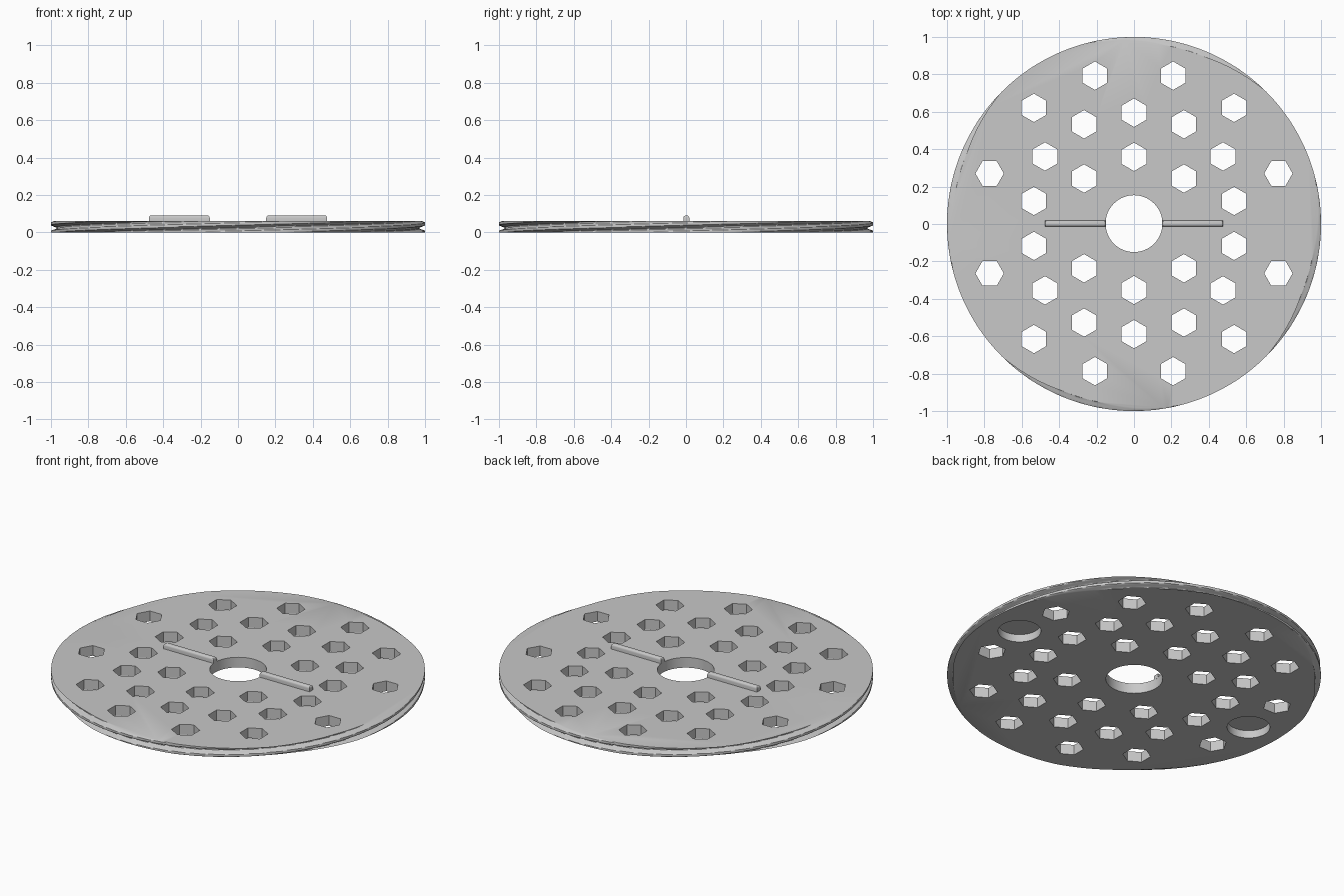
import bpy, bmesh, math
from mathutils import Matrix

if "Cube" in bpy.data.objects:
    bpy.data.objects.remove(bpy.data.objects["Cube"])

THICK = 0.06            # plate thickness
PITCH, STARTS = 0.045, 4
DEPTH = 0.03            # thread depth
CREST_ANGLE = math.radians(30)

grey = bpy.data.materials.new("light grey")
grey.diffuse_color = (0.58, 0.58, 0.58, 1)
grey.use_nodes = True
grey.node_tree.nodes["Principled BSDF"].inputs["Base Color"].default_value = grey.diffuse_color


def make_object(name, bm):
    bmesh.ops.recalc_face_normals(bm, faces=bm.faces)
    mesh = bpy.data.meshes.new(name)
    bm.to_mesh(mesh)
    bm.free()
    mesh.materials.append(grey)
    obj = bpy.data.objects.new(name, mesh)
    bpy.context.collection.objects.link(obj)
    return obj


def add_prism(bm, x, y, z0, z1, radius, sides, turn=0.0):
    mat = Matrix.Translation((x, y, (z0 + z1) / 2)) @ Matrix.Rotation(turn, 4, 'Z')
    bmesh.ops.create_cone(bm, cap_ends=True, segments=sides, radius1=radius,
                          radius2=radius, depth=z1 - z0, matrix=mat)


def thread_radius(angle, z):
    # Flat crest, sloping flanks and narrow root
    phase = (z - THICK) / PITCH - STARTS * (angle - CREST_ANGLE) / math.tau
    d = abs(phase - round(phase))
    t = min(max((d - 0.17) / 0.25, 0), 1)
    return 1 - DEPTH * t


# Plate with a four-start thread around its rim
SEG, LAYERS = 240, 20
bm = bmesh.new()
rings = []
for j in range(LAYERS + 1):
    z = THICK * j / LAYERS
    ring = []
    for i in range(SEG):
        a = math.tau * i / SEG
        r = thread_radius(a, z)
        ring.append(bm.verts.new((r * math.cos(a), r * math.sin(a), z)))
    rings.append(ring)
for low, high in zip(rings, rings[1:]):
    for i in range(SEG):
        k = (i + 1) % SEG
        bm.faces.new((low[i], low[k], high[k], high[i]))
bm.faces.new(rings[0][::-1])
bm.faces.new(rings[-1])
plate = make_object("threaded_plate", bm)

# Cutters: centre hole, blind round pockets underneath, hexagonal drain holes
bm = bmesh.new()
add_prism(bm, 0, 0.002, -0.05, 0.15, 0.152, 64)
for sx in (-1, 1):
    add_prism(bm, sx * 0.80, 0, -0.05, 0.045, 0.115, 48)

HEX_R = 0.076
quarter = [(0.209, 0.79), (0.535, 0.618), (0.267, 0.53), (0.476, 0.358),
           (0.267, 0.24), (0.535, 0.12), (0.772, 0.267)]
for x, y in quarter:
    turn = math.pi / 6 if x > 0.7 else 0.0
    for sx in (-1, 1):
        for sy in (-1, 1):
            add_prism(bm, sx * x, sy * y + 0.003, -0.05, 0.15, HEX_R, 6, turn)
for y in (0.356, 0.592):
    for sy in (-1, 1):
        add_prism(bm, 0, sy * y + 0.003, -0.05, 0.15, HEX_R, 6)
# Put a hexagon corner on y for plain holes, on x for the turned ones
cutter = make_object("hole_cutter", bm)
cutter.hide_render = True
cutter.hide_viewport = True

cut = plate.modifiers.new("holes", 'BOOLEAN')
cut.operation = 'DIFFERENCE'
cut.solver = 'EXACT'
cut.object = cutter
dg = bpy.context.evaluated_depsgraph_get()
cut_mesh = bpy.data.meshes.new_from_object(plate.evaluated_get(dg))
plate.modifiers.clear()
plate.data = cut_mesh
bpy.data.objects.remove(cutter)

# Two round-topped ribs on either side of the centre hole
parts = [plate]
for name, sx in (("left_rib", -1), ("right_rib", 1)):
    bm = bmesh.new()
    mat = Matrix.Translation((sx * 0.314, 0.002, 0.0725)) @ Matrix.Diagonal((0.326, 0.032, 0.035, 1))
    bmesh.ops.create_cube(bm, size=1, matrix=mat)
    top = [e for e in bm.edges if all(v.co.z > 0.08 for v in e.verts)]
    bmesh.ops.bevel(bm, geom=top, offset=0.013, segments=4, profile=0.5, affect='EDGES')
    parts.append(make_object(name, bm))

# Smooth rim and ribs while keeping hole edges sharp
for obj in parts:
    bpy.ops.object.select_all(action='DESELECT')
    obj.select_set(True)
    bpy.context.view_layer.objects.active = obj
    bpy.ops.object.shade_smooth_by_angle(angle=math.radians(30))
